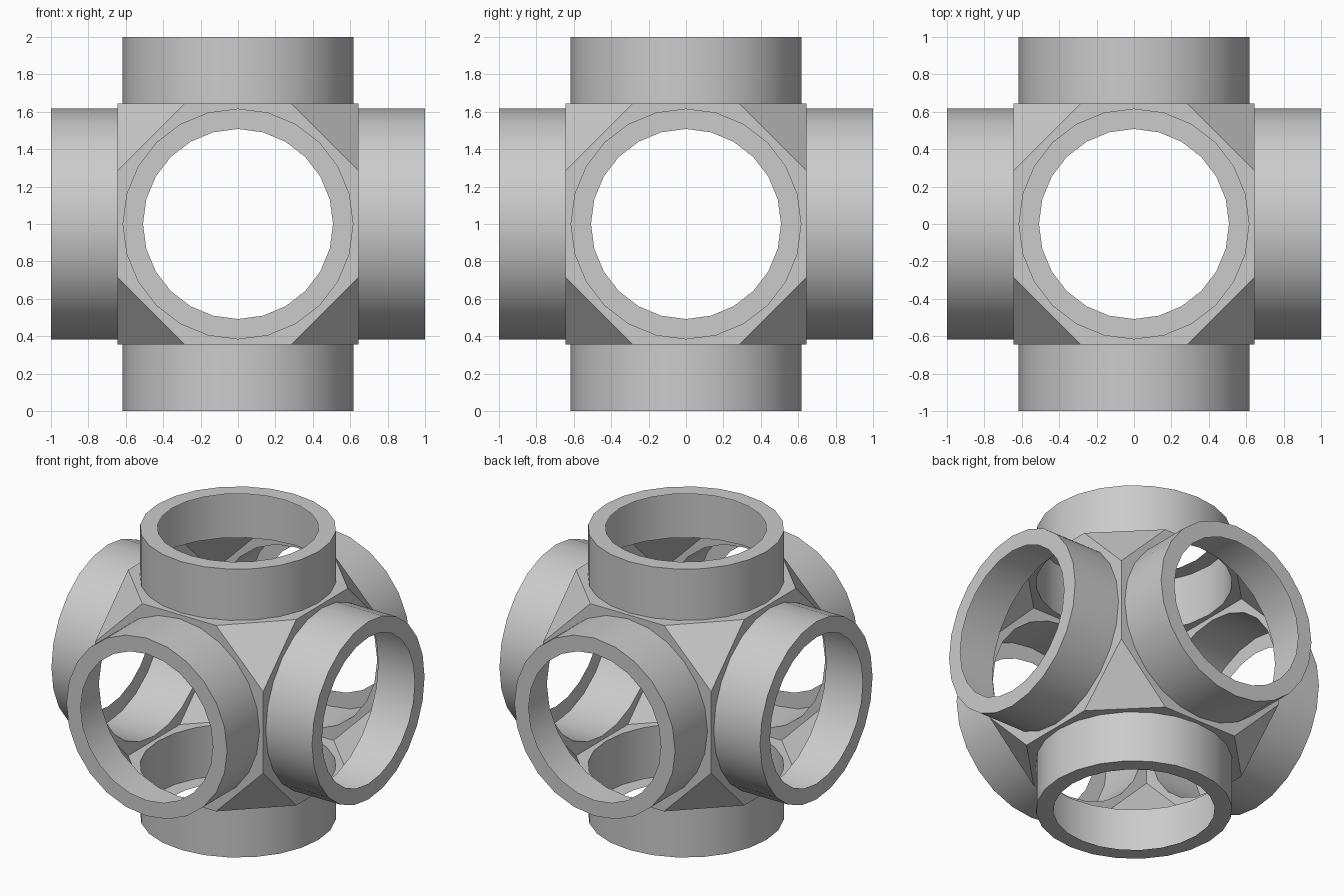
import bpy, bmesh, math
from mathutils import Matrix, Vector

if "Cube" in bpy.data.objects:
    bpy.data.objects.remove(bpy.data.objects["Cube"])

SIDES = 24
H, C = 0.645, 0.283        # hub half size, half length of the uncut cube edges
R_OUT, R_IN = 0.617, 0.508  # tube radius, rim opening radius
CENTRE = Matrix.Translation((0, 0, 1))
# rotations that point +z along each of the six axes
TURNS = {"bottom": Matrix.Rotation(math.pi, 4, 'X'), "top": Matrix.Identity(4),
         "front": Matrix.Rotation(math.pi / 2, 4, 'X'),
         "back": Matrix.Rotation(-math.pi / 2, 4, 'X'),
         "right": Matrix.Rotation(math.pi / 2, 4, 'Y'),
         "left": Matrix.Rotation(-math.pi / 2, 4, 'Y')}
grey = bpy.data.materials.new("light grey")
grey.diffuse_color = (0.6, 0.6, 0.6, 1)
grey.use_nodes = True
grey.node_tree.nodes["Principled BSDF"].inputs["Base Color"].default_value = grey.diffuse_color


def ring(bm, m, r, z):
    return [bm.verts.new(m @ Vector((r * math.cos(2 * math.pi * i / SIDES),
                                     r * math.sin(2 * math.pi * i / SIDES), z)))
            for i in range(SIDES)]


def loop_edges(bm, vs):
    return [bm.edges.new((vs[i], vs[i - 1])) for i in range(len(vs))]


def band(bm, a, b):
    for i in range(SIDES):
        bm.faces.new((a[i - 1], a[i], b[i], b[i - 1]))


bm = bmesh.new()
for t in TURNS.values():
    m = CENTRE @ t
    # octagonal hub side with a round hole
    octo = [bm.verts.new(m @ Vector((x, y, H))) for x, y in
            ((H, -C), (H, C), (C, H), (-C, H), (-H, C), (-H, -C), (-C, -H), (C, -H))]
    base = ring(bm, m, R_OUT, H)
    bmesh.ops.triangle_fill(bm, use_beauty=True,
                            edges=loop_edges(bm, octo) + loop_edges(bm, base))
    # thin tube wall and flat inward rim
    mouth = ring(bm, m, R_OUT, 1.0)
    band(bm, base, mouth)
    band(bm, mouth, ring(bm, m, R_IN, 1.0))

# triangular corner cuts
for sx in (1, -1):
    for sy in (1, -1):
        for sz in (1, -1):
            bm.faces.new([bm.verts.new(CENTRE @ Vector((sx * a, sy * b, sz * d)))
                          for a, b, d in ((C, H, H), (H, C, H), (H, H, C))])

bmesh.ops.remove_doubles(bm, verts=bm.verts[:], dist=0.0005)
bmesh.ops.recalc_face_normals(bm, faces=bm.faces[:])
# make sure the open skin faces outwards
top = max(bm.faces, key=lambda f: f.calc_center_median().z)
if top.normal.z < 0:
    bmesh.ops.reverse_faces(bm, faces=bm.faces[:])

mesh = bpy.data.meshes.new("six_way_connector")
bm.to_mesh(mesh)
bm.free()
mesh.materials.append(grey)
obj = bpy.data.objects.new("six_way_connector", mesh)
bpy.context.collection.objects.link(obj)
bpy.context.view_layer.objects.active = obj
obj.select_set(True)
bpy.ops.object.shade_smooth_by_angle(angle=math.radians(30))
